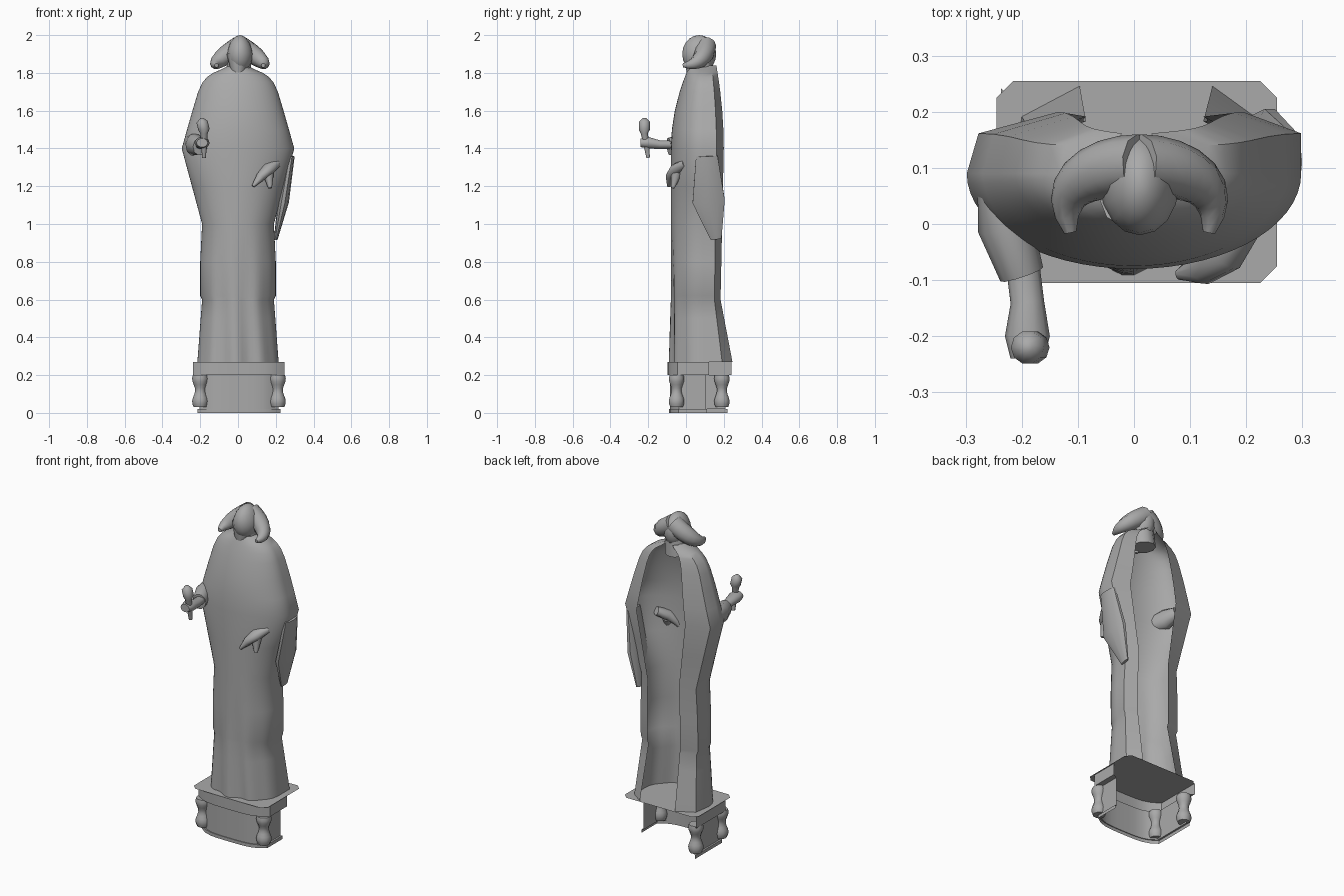
import bpy, bmesh
from math import sin, cos, pi, radians
from mathutils import Vector

if "Cube" in bpy.data.objects:
    bpy.data.objects.remove(bpy.data.objects["Cube"], do_unlink=True)

stone = bpy.data.materials.new("grey stone")
stone.use_nodes = True
grey = (0.4, 0.4, 0.4, 1)
stone.diffuse_color = grey
stone.node_tree.nodes["Principled BSDF"].inputs["Base Color"].default_value = grey


def finish(name, bm, angle=45):
    """Turn a bmesh into a stone object with smooth shading and sharp creases."""
    mesh = bpy.data.meshes.new(name)
    bm.to_mesh(mesh)
    bm.free()
    mesh.materials.append(stone)
    obj = bpy.data.objects.new(name, mesh)
    bpy.context.collection.objects.link(obj)
    bpy.ops.object.select_all(action="DESELECT")
    obj.select_set(True)
    bpy.context.view_layer.objects.active = obj
    bpy.ops.object.shade_smooth_by_angle(angle=radians(angle))


def loft(name, rows, closed=False, angle=45):
    """Skin a list of point rows into an open sheet or a capped tube."""
    bm = bmesh.new()
    grid = [[bm.verts.new(point) for point in row] for row in rows]
    count = len(rows[0])
    for low, high in zip(grid, grid[1:]):
        for i in range(count if closed else count - 1):
            j = (i + 1) % count
            bm.faces.new((low[i], low[j], high[j], high[i]))
    if closed:
        bm.faces.new(grid[0][::-1])
        bm.faces.new(grid[-1])
    finish(name, bm, angle)


def tube(name, path, radii, sides=10, flat=1.0):
    """Tapering tube through the path; flat stretches one cross axis."""
    points = [Vector(point) for point in path]
    last = len(points) - 1
    rows = []
    for i, (point, radius) in enumerate(zip(points, radii)):
        along = (points[min(i + 1, last)] - points[max(i - 1, 0)]).normalized()
        reference = Vector((0, 1, 0)) if abs(along.z) > 0.8 else Vector((0, 0, 1))
        across = along.cross(reference).normalized()
        upward = along.cross(across)
        angles = [2 * pi * k / sides for k in range(sides)]
        rows.append([point + radius * (across * cos(a) + upward * sin(a) * flat)
                     for a in angles])
    loft(name, rows, closed=True, angle=60)


# Robe and cape: one draped sheet, widest at the elbows, open at the back
def robe_row(z):
    elbow, shoulder_top, hem, coat_hem, plinth_top = 1.4, 1.84, 1.0, 0.61, 0.27
    rise = min(max(0, z - elbow) / (shoulder_top - elbow), 0.98)
    flare = max(0, 1 - (z - plinth_top) / 0.33)
    width = 0.19 + 0.27 * max(0, min(z, elbow) - hem) + 0.025 * flare
    if coat_hem < z < hem:
        width += 0.01
    width *= 1 - 0.42 * rise - 0.55 * rise ** 12
    front = -0.08 - 0.01 * flare + 0.1 * rise ** 2
    side = 0.09
    back = 0.17 + 0.03 * min(z, elbow) / elbow + 0.07 * flare - 0.04 * rise ** 2
    corner = side + (back - side) * 0.65
    fold = 0.1 * max(0, hem - z)

    row = [(-width * 0.45, back, z), (-width * 0.93, corner, z)]
    steps = 30
    for k in range(steps + 1):
        turn = pi * k / steps
        swell = max(0, sin(turn))
        wave = 1 + fold * (sin(9 * turn + 2 * z) - 0.8) * swell
        row.append((-width * cos(turn), side + (front - side) * swell * wave, z))
    return row + [(width, corner, z), (width * 0.65, back, z)]


heights = [0.27, 0.32, 0.4, 0.5, 0.6, 0.62, 0.8, 1.0, 1.2, 1.4,
           1.5, 1.6, 1.7, 1.75, 1.78, 1.8, 1.82, 1.84]
loft("robe_and_cape", [robe_row(z) for z in heights])

# Sleeves
tube("right_sleeve", [(-0.25, 0.07, 1.44), (-0.23, 0, 1.42), (-0.2, -0.09, 1.41)],
     [0.03, 0.05, 0.04], flat=1.2)
tube("left_sleeve_drape", [(0.28, 0.11, 1.36), (0.24, 0.12, 1.12), (0.2, 0.16, 0.92)],
     [0.02, 0.03, 0.01], flat=3)

# Hands and the held torch
tube("right_forearm", [(-0.2, -0.06, 1.42), (-0.19, -0.14, 1.42),
                       (-0.19, -0.2, 1.43), (-0.19, -0.24, 1.43)],
     [0.03, 0.03, 0.04, 0.03], flat=0.8)
tube("torch", [(-0.18, -0.2, 1.35), (-0.18, -0.22, 1.48),
               (-0.18, -0.22, 1.5), (-0.19, -0.22, 1.54), (-0.19, -0.22, 1.56)],
     [0.01, 0.02, 0.03, 0.03, 0.01])
tube("left_hand", [(0.2, 0, 1.32), (0.16, -0.05, 1.29), (0.12, -0.08, 1.25),
                   (0.08, -0.09, 1.2)], [0.03, 0.04, 0.03, 0.01], flat=0.8)
tube("left_thumb", [(0.16, -0.05, 1.27), (0.17, -0.07, 1.19)], [0.03, 0.01])

# Head, narrowing towards the crown, on a short neck
head_centre = Vector((0.01, 0.07, 1.9))
bm = bmesh.new()
bmesh.ops.create_uvsphere(bm, u_segments=16, v_segments=10, radius=1)
for vert in bm.verts:
    x, y, z = vert.co
    taper = 1 - 0.15 * max(0, z)
    vert.co = head_centre + Vector((x * 0.07 * taper, y * 0.09, z * 0.1))
finish("head", bm)
tube("neck", [(0, 0.08, 1.76), (0.01, 0.08, 1.9)], [0.07, 0.06])

# Beard
tube("beard", [(0, 0.04, 1.9), (0, 0.03, 1.82), (0, 0.02, 1.75)],
     [0.06, 0.04, 0.01], flat=0.8)

# Curled hair bunches sweep outwards, down and then forwards
for side, name in ((-1, "right"), (1, "left")):
    steps = [k / 8 for k in range(9)]
    path = [head_centre + Vector((side * 0.13 * sin(pi * 0.6 * t),
                                  0.035 - 0.12 * t * t,
                                  0.045 - 0.105 * sin(pi * t / 2))) for t in steps]
    tube(name + "_hair_bunch", path, [0.055 * (1 - 0.8 * t ** 2) for t in steps])

# Plinth: moulded wall with a bowed front, open behind
half_width = 0.22
bow = [k / 5 for k in range(-5, 6)]
wall = [(-half_width, half_width)]
wall += [(half_width * u, -0.09 + 0.05 * u ** 4) for u in bow]
wall += [(half_width, 0.11)]
profile = [(0, 1), (0.02, 1), (0.02, 0.95), (0.2, 0.95), (0.2, 1.1), (0.27, 1.1)]
loft("plinth_wall", [[(x * scale + 0.005, y * scale, z) for x, y in wall]
                     for z, scale in profile], angle=30)

# Thin top slab with clipped corners
bm = bmesh.new()
bmesh.ops.create_grid(bm, x_segments=1, y_segments=1, size=0.5)
bmesh.ops.scale(bm, vec=(0.5, 0.36, 1), verts=bm.verts)
bmesh.ops.translate(bm, vec=(0.005, 0.075, 0.27), verts=bm.verts)
bmesh.ops.bevel(bm, geom=bm.verts[:], offset=0.03, segments=1, affect="VERTICES")
finish("plinth_top", bm)

# Scrolled brackets at the plinth corners
bracket_heights = [0.03 + 0.17 * k / 10 for k in range(11)]
for name, x, y in (("front_right", -0.2, -0.05), ("front_left", 0.21, -0.05),
                   ("back_right", -0.2, 0.19)):
    tube(name + "_bracket", [(x, y, z) for z in bracket_heights],
         [0.035 - 0.008 * cos(pi * z / 0.06) for z in bracket_heights])
